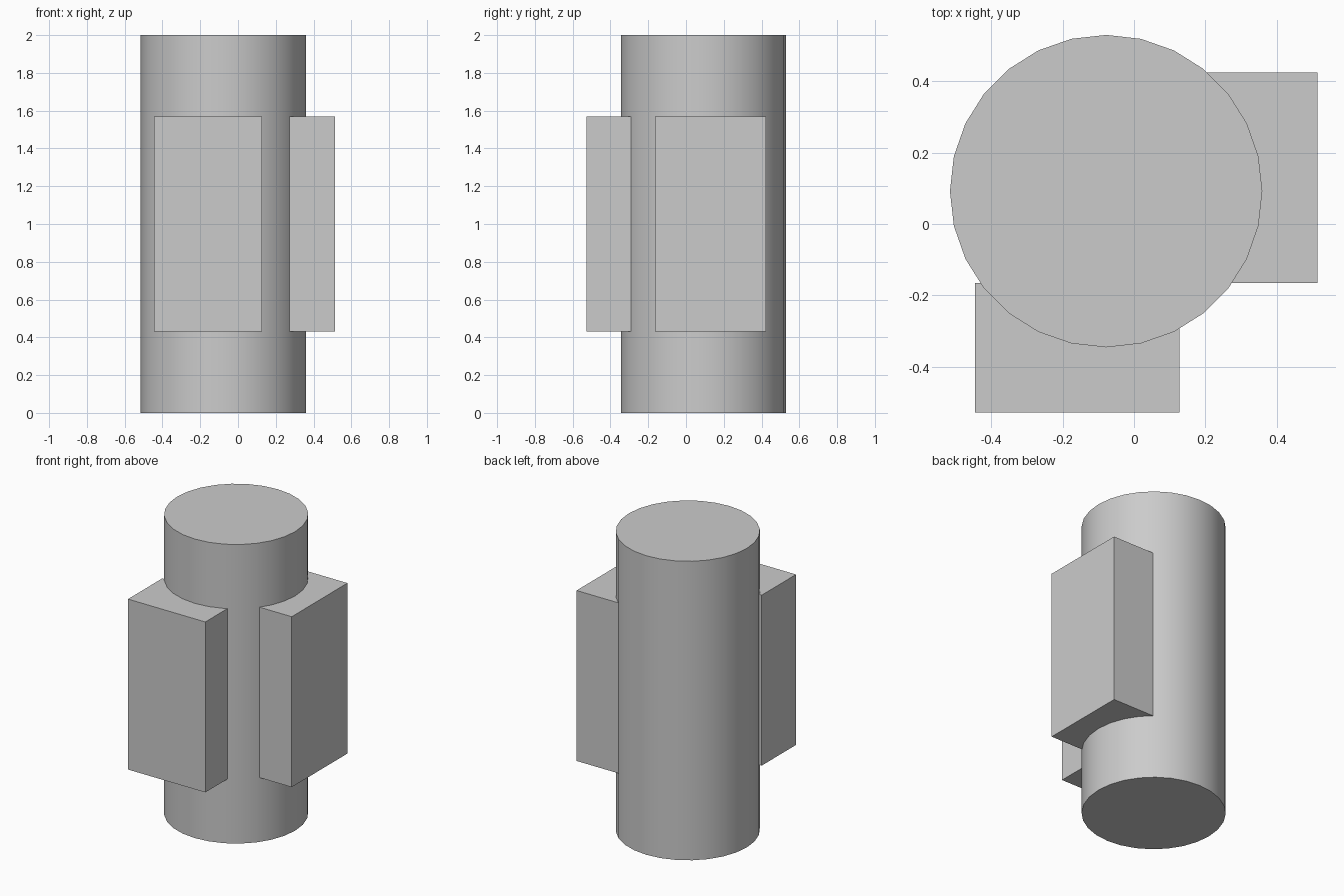
import bpy
import math

cube = bpy.data.objects.get("Cube")
if cube:
    bpy.data.objects.remove(cube, do_unlink=True)

grey = bpy.data.materials.new("light_grey")
grey.use_nodes = True
colour = (0.6, 0.6, 0.6, 1.0)
grey.diffuse_color = colour
grey.node_tree.nodes["Principled BSDF"].inputs["Base Color"].default_value = colour


def finish(name):
    obj = bpy.context.object
    obj.name = obj.data.name = name
    obj.data.materials.append(grey)
    return obj


def block(name, low, high):
    """Box spanning two opposite corners."""
    centre = [(a + b) / 2 for a, b in zip(low, high)]
    size = [b - a for a, b in zip(low, high)]
    bpy.ops.mesh.primitive_cube_add(size=1, location=centre)
    obj = finish(name)
    obj.scale = size
    bpy.ops.object.transform_apply(location=False, rotation=False, scale=True)
    return obj


# Upright cylinder, smooth around the side with sharp cap rims
bpy.ops.mesh.primitive_cylinder_add(vertices=28, radius=0.437, depth=2,
                                    location=(-0.078, 0.092, 1))
finish("column")
bpy.ops.object.shade_smooth_by_angle(angle=math.radians(30))

# Two blocks set into the column at right angles
bottom, top = 0.43, 1.57
block("front_block", (-0.445, -0.527, bottom), (0.127, -0.165, top))
block("left_block", (0.203, -0.165, bottom), (0.513, 0.424, top))
